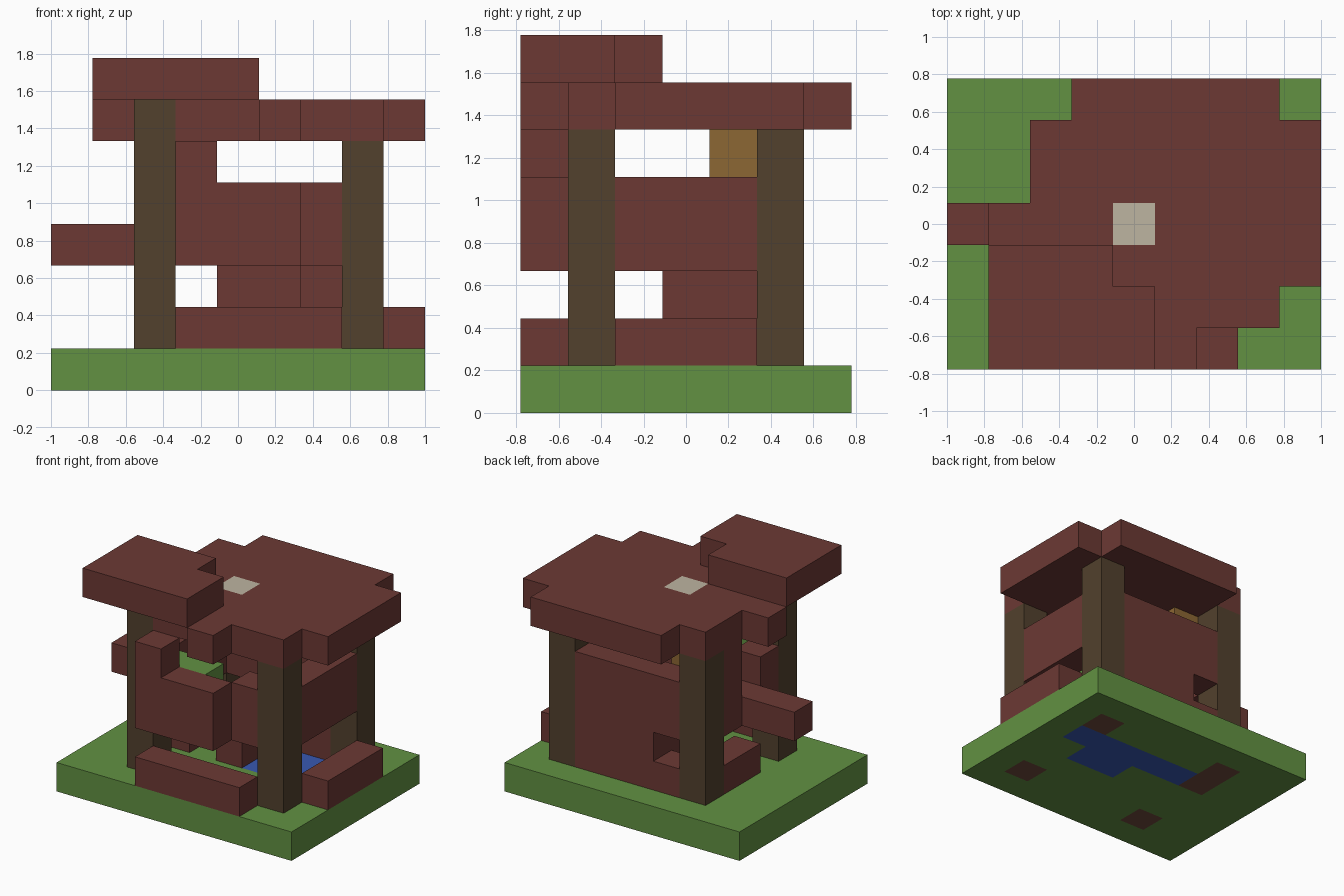
import bpy
import bmesh
from mathutils import Vector

if "Cube" in bpy.data.objects:
    bpy.data.objects.remove(bpy.data.objects["Cube"], do_unlink=True)

UNIT = 2 / 9                       # edge of one block
ORIGIN = Vector((-4.5, -3.5, 0))   # grid corner, in blocks
AXES = [Vector(v) for v in ((1, 0, 0), (0, 1, 0), (0, 0, 1))]


def material(name, r, g, b):
    def linear(c):
        c /= 255
        return c / 12.92 if c < 0.04 else ((c + 0.055) / 1.055) ** 2.4
    colour = (linear(r), linear(g), linear(b), 1)
    mat = bpy.data.materials.new(name)
    mat.use_nodes = True
    mat.diffuse_color = colour
    bsdf = mat.node_tree.nodes["Principled BSDF"]
    bsdf.inputs["Base Color"].default_value = colour
    bsdf.inputs["Roughness"].default_value = 0.9
    return mat


brick = material("red brick", 108, 57, 52)
wood = material("dark wood", 82, 65, 45)
grass = material("grass green", 98, 145, 66)
water_blue = material("water blue", 56, 88, 178)
earth = material("earth brown", 112, 76, 60)
gold = material("lamp gold", 140, 103, 51)
pale = material("pale stone", 190, 181, 161)


def cells(x, y, z):
    """Block cells in inclusive index ranges; a single number is one layer."""
    spans = [(s, s) if isinstance(s, int) else s for s in (x, y, z)]
    rx, ry, rz = [range(a, b + 1) for a, b in spans]
    return {(i, j, k) for i in rx for j in ry for k in rz}


def part(name, mat, blocks):
    """Make one closed shell around a set of blocks."""
    bm = bmesh.new()
    for cell in sorted(blocks):
        centre = Vector(cell) + Vector((0.5, 0.5, 0.5)) + ORIGIN
        for i in range(3):
            for side in (-1, 1):
                n = AXES[i] * side
                neighbour = tuple(int(c + d) for c, d in zip(cell, n))
                if neighbour in blocks:
                    continue
                u = AXES[(i + 1) % 3] / 2
                v = n.cross(u)
                corners = (-u - v, u - v, u + v, v - u)
                bm.faces.new([bm.verts.new((centre + n / 2 + c) * UNIT)
                              for c in corners])
    bmesh.ops.remove_doubles(bm, verts=bm.verts, dist=0.001)
    mesh = bpy.data.meshes.new(name)
    bm.to_mesh(mesh)
    bm.free()
    mesh.materials.append(mat)
    obj = bpy.data.objects.new(name, mesh)
    bpy.context.collection.objects.link(obj)


# Ground slab with a pond and footings let into it
pond = cells((3, 7), 4, 0) | cells((5, 6), 3, 0)
footings = cells(2, 4, 0)
for px in (2, 7):
    for py in (1, 5):
        footings |= cells(px, py, 0)
part("ground", grass, cells((0, 8), (0, 6), 0) - pond - footings)
part("pond", water_blue, pond)
part("footings", earth, footings)

# Corner posts, the front one on the model's right rising into the roof
for px, side in ((2, "right"), (7, "left")):
    for py, end in ((1, "front"), (5, "back")):
        top = 6 if (px, py) == (2, 1) else 5
        part(f"{end}_{side}_post", wood, cells(px, py, (1, top)))

# Walls
part("back_wall", brick, cells((3, 6), 5, (1, 4)) - cells(3, 5, 2))
part("left_wall", brick, cells(7, (2, 4), (3, 4)))
part("right_wall", brick, cells(2, 4, (3, 5)) | cells(2, (2, 3), 3) | cells(2, 2, 4))
part("side_beam", brick, cells((0, 1), 3, 3))
part("balcony", brick, cells((3, 5), 0, (3, 4)) | cells(3, 0, 5)
     | cells(6, 1, (3, 4)) | cells((3, 5), 1, 3))
part("hedge", grass, cells((3, 4), 1, 4))

# Low kerbs and inner counter
part("front_kerb", brick, cells((3, 6), 0, 1))
part("left_kerb", brick, cells(8, (2, 4), 1))
part("right_kerb", brick, cells(2, (3, 4), 1))
part("counter", brick, cells(4, (3, 4), 1) | cells((4, 5), (3, 4), 2))
part("lamp", gold, cells(3, 4, 5))

# Roof with a skylight and an upper slab
skylight = cells(4, 3, 6)
roof = (cells((2, 8), (2, 5), 6) | cells((3, 7), 1, 6) | cells((3, 7), 6, 6)
        | cells(1, 3, 6) | cells(5, 0, 6))
part("roof", brick, roof - skylight)
part("skylight", pale, skylight)
part("upper_roof", brick, cells((1, 3), (0, 2), 7) | cells(4, (0, 1), 7))
